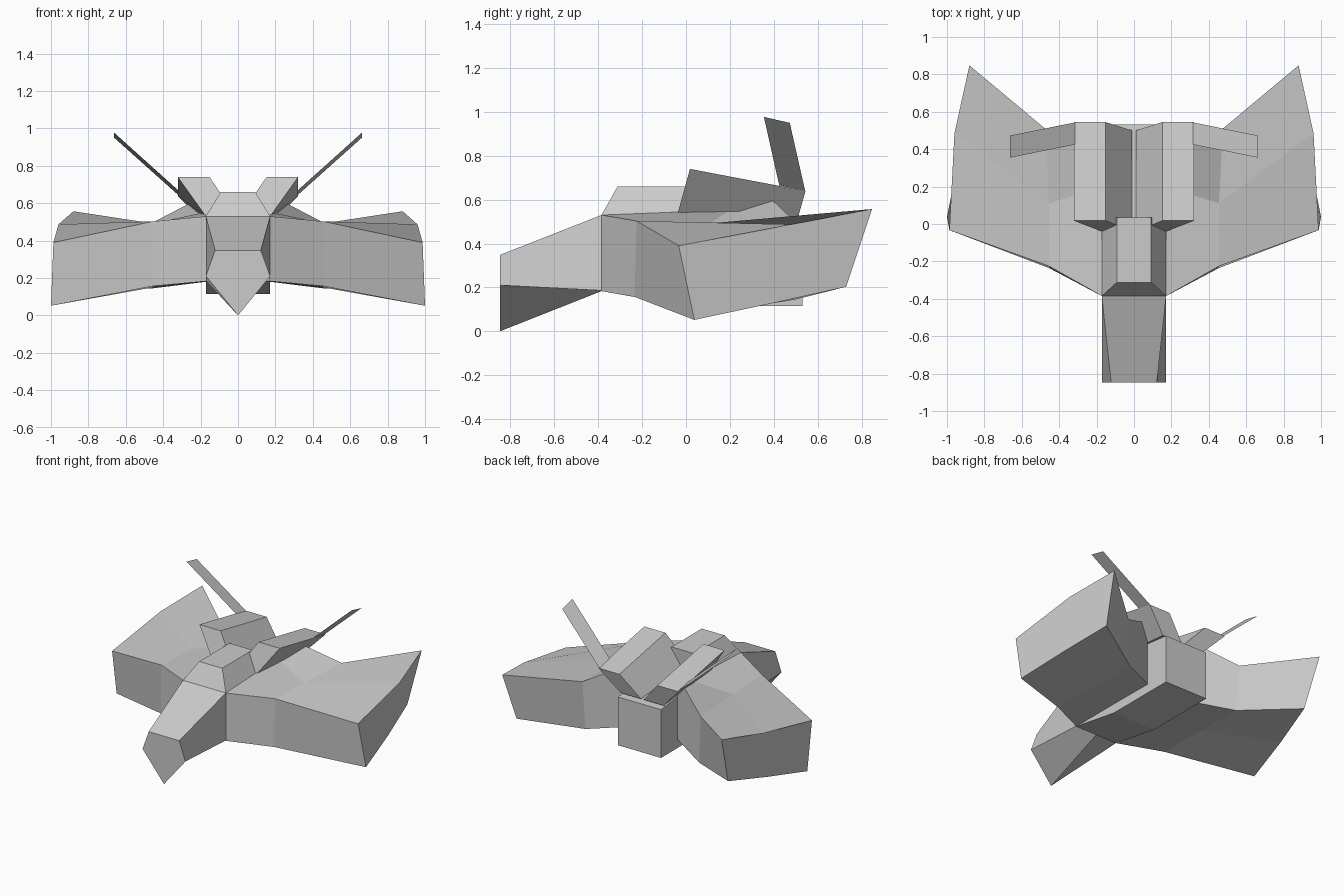
import bpy, bmesh


def loft(name, sections, mirror=False):
    """Skin a list of matching point rings, cap both ends, optionally mirror across x."""
    bm = bmesh.new()
    rings = [[bm.verts.new(p) for p in s] for s in sections]
    n = len(rings[0])
    for a, b in zip(rings, rings[1:]):
        for i in range(n):
            j = (i + 1) % n
            bm.faces.new((a[i], a[j], b[j], b[i]))
    bm.faces.new(rings[0])
    bm.faces.new(rings[-1][::-1])
    bmesh.ops.recalc_face_normals(bm, faces=bm.faces)
    return finish(name, bm, mirror)


def finish(name, bm, mirror):
    mesh = bpy.data.meshes.new(name)
    bm.to_mesh(mesh)
    bm.free()
    ob = bpy.data.objects.new(name, mesh)
    bpy.context.collection.objects.link(ob)
    if mirror:
        mod = ob.modifiers.new("mirror", 'MIRROR')
        mod.use_mirror_merge = False
    return ob


def box_ring(y, w, z0, z1):
    return [(-w, y, z0), (w, y, z0), (w, y, z1), (-w, y, z1)]


# Fuselage
loft("fuselage", [box_ring(-0.385, 0.172, 0.183, 0.53),
                  box_ring(0.0, 0.172, 0.115, 0.527),
                  box_ring(0.532, 0.172, 0.115, 0.465)])


# Keeled nose
def nose_ring(y, top_w, top, side, keel):
    return [(-top_w, y, top), (top_w, y, top), (0.172, y, side),
            (0, y, keel), (-0.172, y, side)]


loft("nose", [nose_ring(-0.848, 0.122, 0.348, 0.21, 0.0),
              nose_ring(-0.385, 0.172, 0.53, 0.186, 0.183)])

# Canopy, tapering upward
loft("canopy", [
    [(-0.172, -0.385, 0.53), (0.172, -0.385, 0.53), (0.172, 0.03, 0.53), (-0.172, 0.03, 0.53)],
    [(-0.092, -0.312, 0.66), (0.092, -0.312, 0.66), (0.092, 0.035, 0.66), (-0.092, 0.035, 0.66)]])

# Leaning engine blocks
loft("engine", [
    [(0.01, -0.04, 0.53), (0.172, -0.04, 0.53), (0.322, 0.018, 0.74), (0.152, 0.018, 0.74)],
    [(0.01, 0.5, 0.482), (0.172, 0.5, 0.482), (0.322, 0.545, 0.64), (0.152, 0.545, 0.64)]],
    mirror=True)

# Thin tail fins
bm = bmesh.new()
bm.faces.new([bm.verts.new(p) for p in (
    (0.315, 0.425, 0.665), (0.315, 0.543, 0.64), (0.662, 0.473, 0.95), (0.662, 0.355, 0.977))])
finish("tail_fin", bm, True)

# Thick wings: root, mid rib and tip, each listed over the top then back underneath
loft("wing", [
    [(0.172, -0.385, 0.53), (0.172, 0.2, 0.553), (0.172, 0.345, 0.645),
     (0.172, 0.345, 0.18), (0.172, 0.0, 0.183), (0.172, -0.385, 0.183)],
    [(0.455, -0.225, 0.503), (0.455, 0.11, 0.492), (0.475, 0.51, 0.487),
     (0.455, 0.5, 0.145), (0.455, 0.14, 0.15), (0.455, -0.235, 0.157)],
    [(0.987, -0.033, 0.39), (0.96, 0.485, 0.487), (0.88, 0.848, 0.557),
     (0.848, 0.73, 0.203), (0.93, 0.39, 0.127), (1.0, 0.038, 0.052)]],
    mirror=True)
